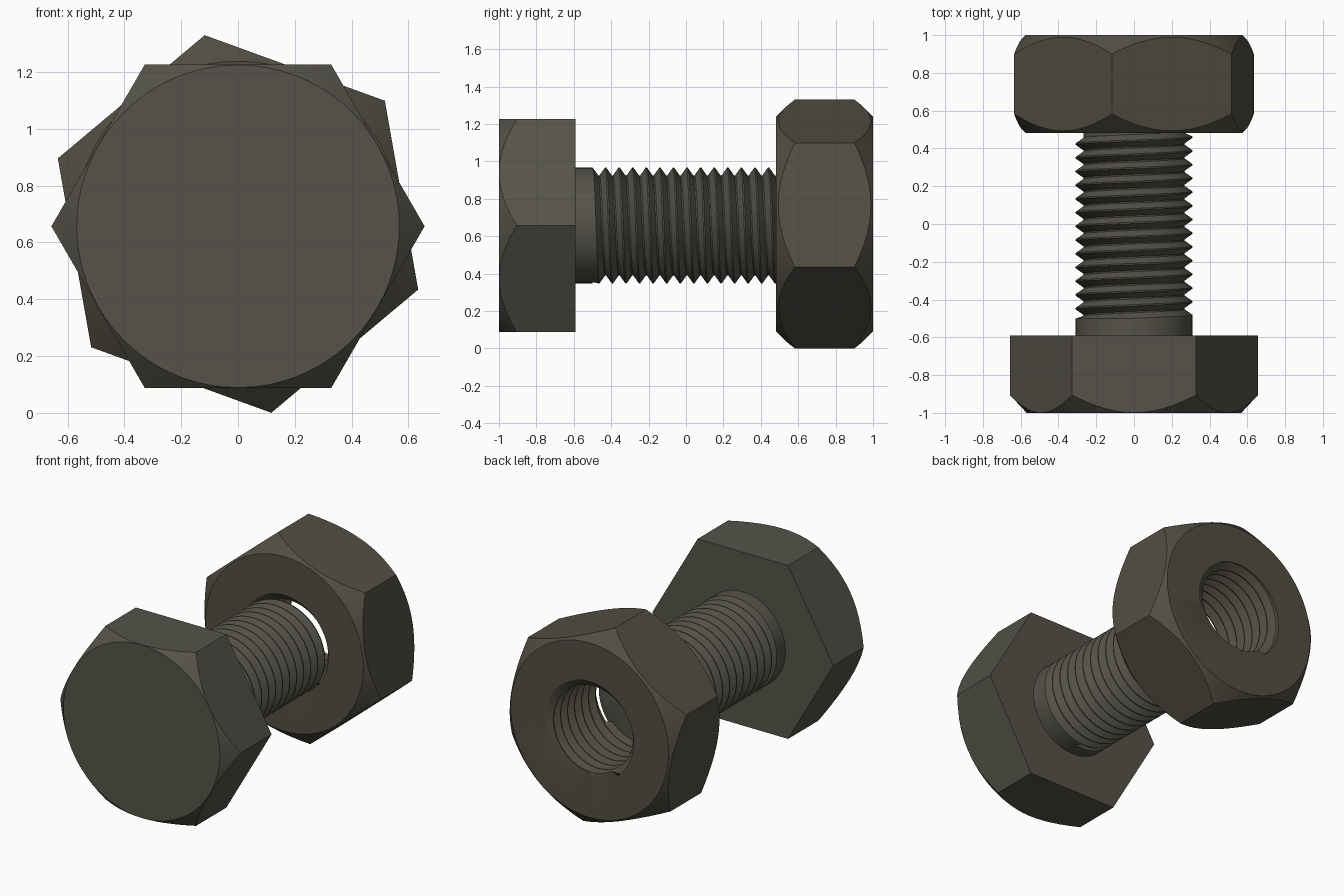
import bpy, bmesh
from math import sin, cos, pi, radians

if "Cube" in bpy.data.objects:
    bpy.data.objects.remove(bpy.data.objects["Cube"])

N = 72          # segments around (multiple of 6 so the hex corners are exact)
PITCH = 0.0726


def hex_row(corner_r, y, circle_r=None, slope=0.0):
    """Hexagon outline; with circle_r the edge follows a conical chamfer."""
    def row(t):
        a = (t * 2 * pi) % (pi / 3) - pi / 6
        r = corner_r * cos(pi / 6) / cos(a)
        return r, y + (slope * max(0.0, r - circle_r) if circle_r else 0.0)
    return row


def ring(r, y):
    return lambda t: (r, y)


def thread_rows(y0, y1, major, minor, start_r, end_r):
    """Right-handed helical thread, flattened into plain rings at both ends."""
    profile = [(0.0, major), (0.1, major), (0.5, minor), (0.6, minor)]

    def make(turn, frac, r):
        def row(t):
            y = y0 + PITCH * (turn + frac + t)
            if y <= y0 + 1e-4:
                return start_r, y0
            if y >= y1 - 1e-4:
                return end_r, y1
            return r, y
        return row
    turns = int((y1 - y0) / PITCH) + 2
    return [make(k, f, r) for k in range(-2, turns + 1) for f, r in profile]


def loft(name, rows, z, phase, colour, closed=False):
    """Skin the rows around the y axis into one welded mesh object."""
    bm = bmesh.new()
    cols = []
    for i in range(N + 1):
        a = phase + 2 * pi * i / N
        col = []
        for row in rows:
            r, y = row(i / N)
            col.append(bm.verts.new((r * sin(a), y, r * cos(a))))
        cols.append(col)
    last = len(rows) if closed else len(rows) - 1
    for c, d in zip(cols, cols[1:]):
        for j in range(last):
            k = (j + 1) % len(rows)
            bm.faces.new((c[j], c[k], d[k], d[j]))
    bmesh.ops.remove_doubles(bm, verts=bm.verts, dist=1e-5)
    bmesh.ops.dissolve_degenerate(bm, edges=bm.edges, dist=1e-6)
    bmesh.ops.recalc_face_normals(bm, faces=bm.faces)
    mesh = bpy.data.meshes.new(name)
    bm.to_mesh(mesh)
    bm.free()
    obj = bpy.data.objects.new(name, mesh)
    bpy.context.collection.objects.link(obj)
    obj.location.z = z
    mat = bpy.data.materials.new(name + "_metal")
    mat.diffuse_color = (*colour, 1)
    mat.use_nodes = True
    mat.node_tree.nodes["Principled BSDF"].inputs["Base Color"].default_value = mat.diffuse_color
    mesh.materials.append(mat)
    bpy.ops.object.select_all(action='DESELECT')
    obj.select_set(True)
    bpy.context.view_layer.objects.active = obj
    bpy.ops.object.shade_smooth_by_angle(angle=radians(20))
    return obj


# Bolt: chamfered hex head, plain shank, thread, flat end
bolt_rows = [ring(0, -1), ring(0.568, -1),
             hex_row(0.657, -1, 0.568, 1.07), hex_row(0.657, -0.59),
             ring(0.309, -0.59)]
bolt_rows += thread_rows(-0.50, 0.482, 0.309, 0.268, 0.309, 0.268)
bolt_rows += [ring(0, 0.482)]
loft("bolt", bolt_rows, 0.657, radians(30), (0.09, 0.086, 0.066))

# Nut: chamfered on both sides, threaded through hole
nut_rows = [ring(0.573, 0.482), hex_row(0.675, 0.482, 0.573, 0.98),
            hex_row(0.675, 1, 0.573, -0.98), ring(0.573, 1)]
nut_rows += reversed(thread_rows(0.482, 1.0, 0.319, 0.276, 0.319, 0.319))
loft("nut", nut_rows, 0.665, radians(-10), (0.085, 0.076, 0.055), closed=True)
